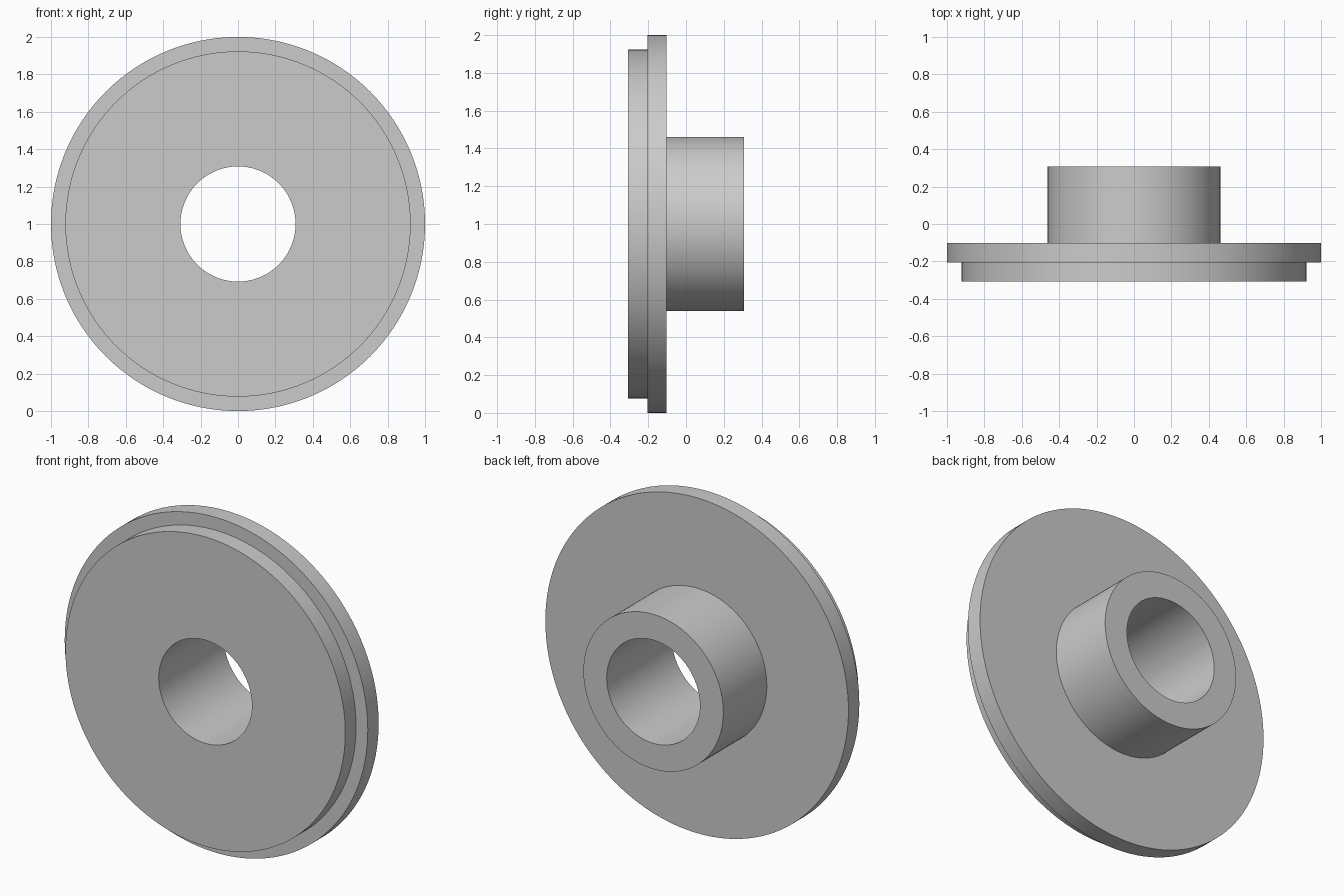
import bpy, bmesh, math

cube = bpy.data.objects.get("Cube")
if cube:
    bpy.data.objects.remove(cube, do_unlink=True)

SEGMENTS = 128
UNIT = 1 / 13                     # radii and depths are multiples of this
BORE, HUB, STEP, RIM = 4 * UNIT, 6 * UNIT, 12 * UNIT, 1.0
FRONT, BACK = -4 * UNIT, 4 * UNIT
THICK = 4 * UNIT / 3              # thickness of each disc layer

# Closed half section: (radius, depth along y)
profile = [
    (BORE, FRONT), (STEP, FRONT),
    (STEP, FRONT + THICK), (RIM, FRONT + THICK),
    (RIM, FRONT + 2 * THICK), (HUB, FRONT + 2 * THICK),
    (HUB, BACK), (BORE, BACK),
]

# Plain grey metal
grey = bpy.data.materials.new("plain_grey")
grey.use_nodes = True
colour = (0.6, 0.6, 0.6, 1)
grey.diffuse_color = colour
grey.node_tree.nodes["Principled BSDF"].inputs["Base Color"].default_value = colour

# Flanged bushing turned around the y axis
bm = bmesh.new()
rings = []
for i in range(SEGMENTS):
    a = 2 * math.pi * i / SEGMENTS
    rings.append([bm.verts.new((r * math.cos(a), y, 1 + r * math.sin(a)))
                  for r, y in profile])
for i, ring in enumerate(rings):
    following = rings[(i + 1) % SEGMENTS]
    for j in range(len(profile)):
        k = (j + 1) % len(profile)
        bm.faces.new((ring[j], ring[k], following[k], following[j]))
bmesh.ops.recalc_face_normals(bm, faces=bm.faces)

mesh = bpy.data.meshes.new("flanged_bushing")
bm.to_mesh(mesh)
bm.free()
mesh.materials.append(grey)
bushing = bpy.data.objects.new("flanged_bushing", mesh)
bpy.context.collection.objects.link(bushing)

# Smooth walls with crisp corners
bpy.ops.object.select_all(action='DESELECT')
bushing.select_set(True)
bpy.context.view_layer.objects.active = bushing
bpy.ops.object.shade_smooth_by_angle(angle=math.radians(30))
